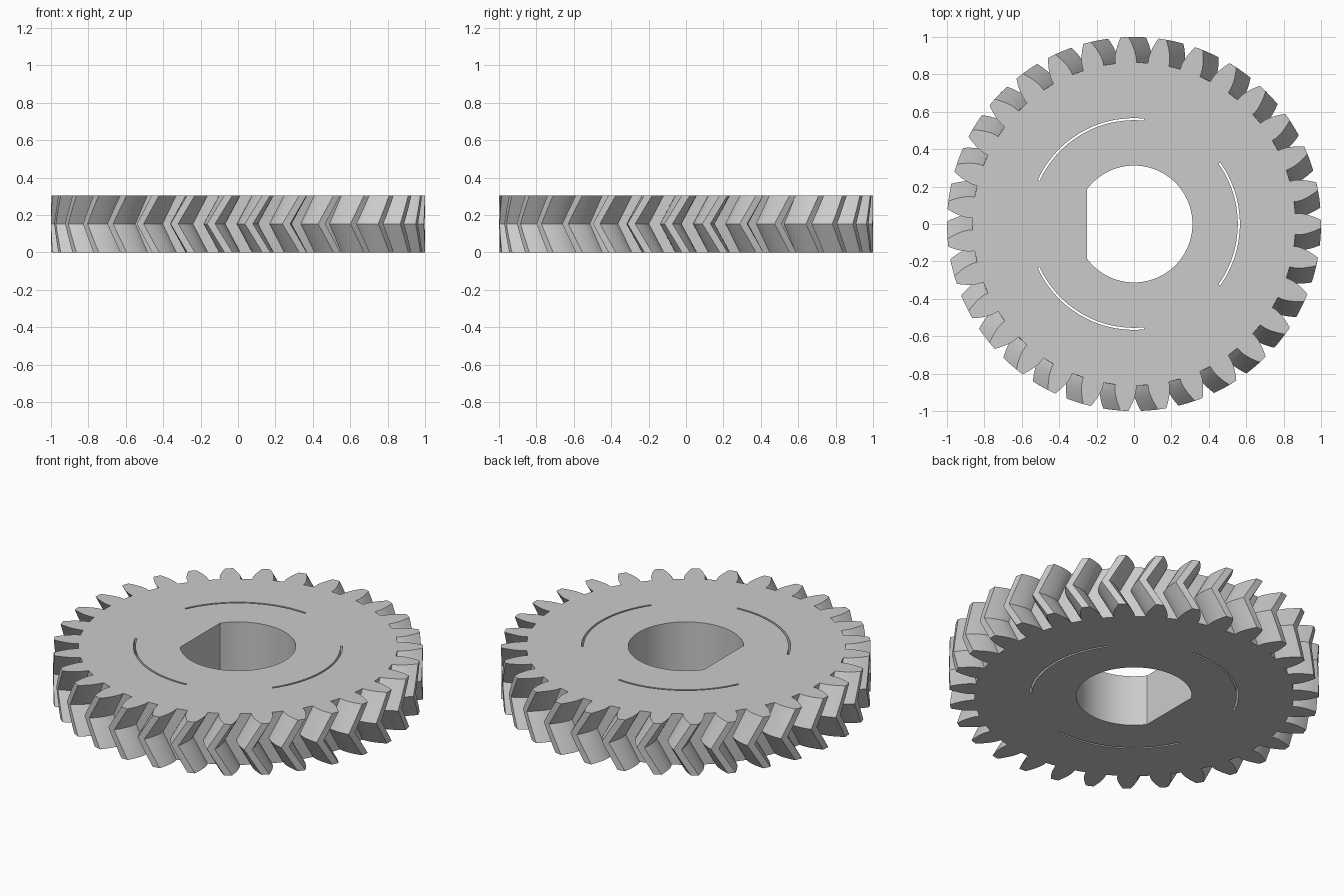
import bpy, bmesh
from math import pi, tan, acos, sqrt, cos, sin, radians

cube = bpy.data.objects.get("Cube")
if cube:
    bpy.data.objects.remove(cube, do_unlink=True)

HEIGHT = 0.305
TEETH = 31
PITCH_R, ROOT_R, TIP_R = 0.939, 0.864, 1.0
PRESSURE = radians(20)
TWIST = tan(radians(30)) * HEIGHT / 2 / PITCH_R
LAYERS = 8


def arc(radius, start, end, steps):
    return [(radius, start + (end - start) * i / steps) for i in range(steps + 1)]


def gear_outline():
    """Involute teeth as polar points."""
    base_r = PITCH_R * cos(PRESSURE)

    def involute(r):
        a = acos(min(1, base_r / r))
        return tan(a) - a

    half = radians(2.85) + involute(PITCH_R)
    radii = [ROOT_R] + [base_r + (TIP_R - base_r) * i / 5 for i in range(6)]
    flank = [(r, half - involute(max(r, base_r))) for r in radii]
    tooth = [(r, -a) for r, a in flank] + [(r, a) for r, a in reversed(flank)]
    return [(r, a + 2 * pi * i / TEETH) for i in range(TEETH) for r, a in tooth]


def bore_outline():
    """Round bore with one flat on the right side."""
    end = pi - acos(0.25 / 0.3125)
    return arc(0.3125, -end, end, 64)


def slot_outline(middle):
    reach = radians(35.5)
    return (arc(0.555, middle - reach, middle + reach, 32)
            + arc(0.566, middle + reach, middle - reach, 32))


def add_wall(bm, outline, levels):
    """Stack an outline at (height, turn) levels; return its two end rings."""
    rings = [[bm.verts.new((r * cos(a + t), r * sin(a + t), z)) for r, a in outline]
             for z, t in levels]
    n = len(outline)
    for low, high in zip(rings, rings[1:]):
        for i in range(n):
            j = (i + 1) % n
            bm.faces.new((low[i], low[j], high[j], high[i]))
    return rings[0], rings[-1]


bm = bmesh.new()
# Herringbone teeth: the middle lags behind both faces
herringbone = [(HEIGHT * i / LAYERS, -TWIST * (1 - abs(2 * i / LAYERS - 1)))
               for i in range(LAYERS + 1)]
straight = [(0, 0), (HEIGHT, 0)]
walls = [add_wall(bm, gear_outline(), herringbone),
         add_wall(bm, bore_outline(), straight)]
# Three thin through slots
for i in range(3):
    walls.append(add_wall(bm, slot_outline(2 * pi * i / 3), straight))

# Flat faces pierced by the bore and slots
for side, up in ((0, -1), (1, 1)):
    edges = []
    for wall in walls:
        ring = wall[side]
        edges += [bm.edges.get((v, ring[(i + 1) % len(ring)])) for i, v in enumerate(ring)]
    bmesh.ops.triangle_fill(bm, edges=edges, use_beauty=True, normal=(0, 0, up))
bmesh.ops.recalc_face_normals(bm, faces=bm.faces[:])

mesh = bpy.data.meshes.new("herringbone_gear")
bm.to_mesh(mesh)
bm.free()
gear = bpy.data.objects.new("herringbone_gear", mesh)
bpy.context.collection.objects.link(gear)

# Plain grey
grey = bpy.data.materials.new("light_grey")
grey.use_nodes = True
colour = (0.6, 0.6, 0.6, 1)
grey.diffuse_color = colour
grey.node_tree.nodes["Principled BSDF"].inputs["Base Color"].default_value = colour
mesh.materials.append(grey)

# Smooth curved walls, crisp edges
bpy.ops.object.select_all(action='DESELECT')
gear.select_set(True)
bpy.context.view_layer.objects.active = gear
bpy.ops.object.shade_smooth_by_angle(angle=radians(25))
